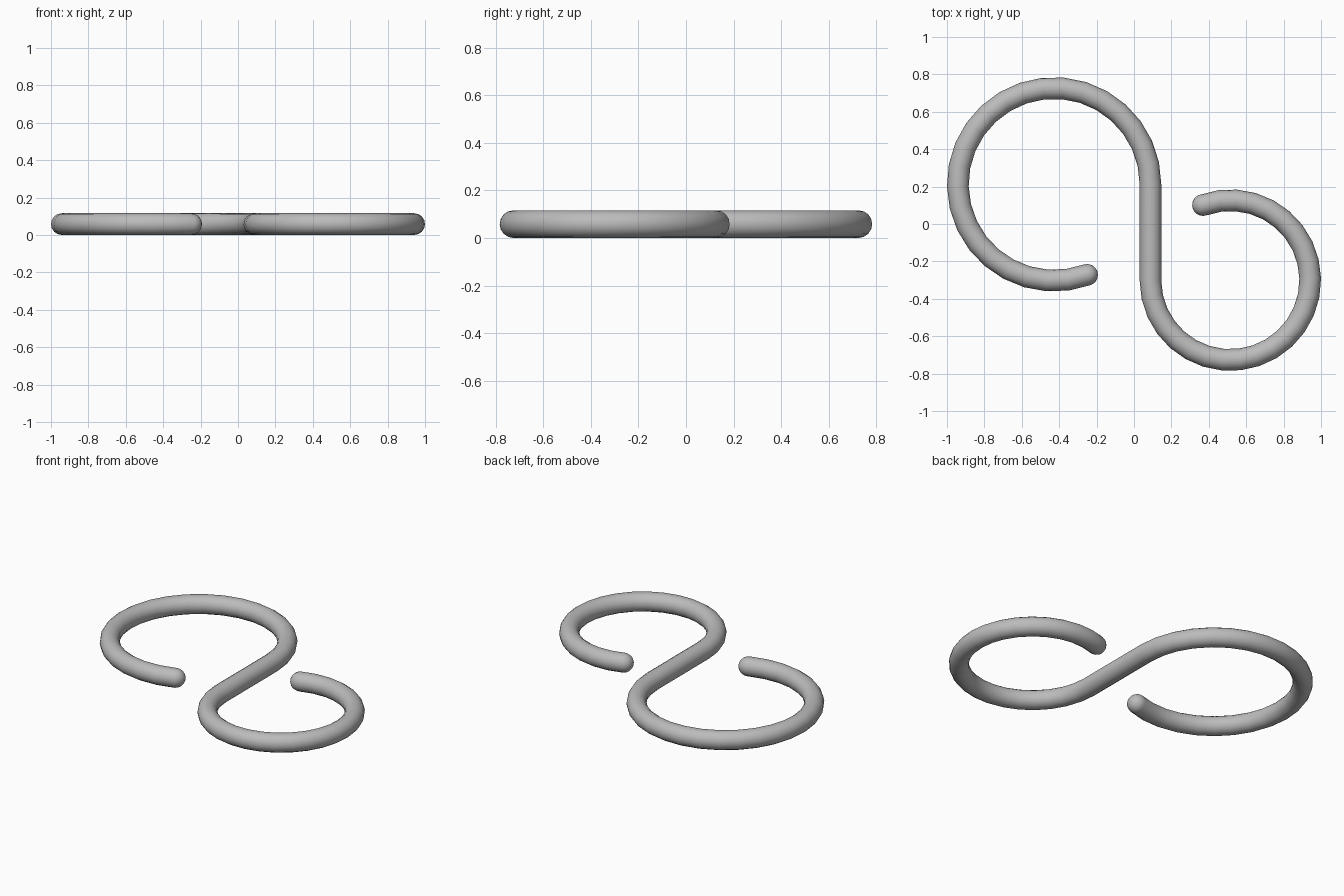
import bpy
import bmesh
from math import cos, sin, pi, radians
from mathutils import Vector

cube = bpy.data.objects.get("Cube")
if cube:
    bpy.data.objects.remove(cube, do_unlink=True)

TUBE = 0.058      # rod radius
SIDES = 16
STEPS = 24        # segments per hook
SWEEP = radians(290)
CAP_RINGS = 5

steel = bpy.data.materials.new("grey steel")
steel.use_nodes = True
colour = (0.5, 0.5, 0.5, 1)
steel.diffuse_color = colour
steel.node_tree.nodes["Principled BSDF"].inputs["Base Color"].default_value = colour


def hook_arc(cx, cy, radius, start):
    """Centre-line points and unit directions, swept counter-clockwise."""
    arc = []
    for i in range(STEPS + 1):
        a = start + SWEEP * i / STEPS
        arc.append((Vector((cx + radius * cos(a), cy + radius * sin(a), TUBE)),
                    Vector((-sin(a), cos(a), 0))))
    return arc


# Centre line: large hook reversed, straight shank, small hook
large = hook_arc(-0.427, 0.212, 0.515, 0)
small = hook_arc(0.515, -0.3, 0.427, pi)
path = [(p, -d) for p, d in reversed(large)] + small

# Rings along the rod, with shrinking rings for the rounded ends
rings = []
first, last = path[0], path[-1]
angles = [pi / 2 * i / CAP_RINGS for i in range(1, CAP_RINGS)]
for a in reversed(angles):
    rings.append((first[0] - first[1] * TUBE * sin(a), first[1], TUBE * cos(a)))
rings += [(p, d, TUBE) for p, d in path]
for a in angles:
    rings.append((last[0] + last[1] * TUBE * sin(a), last[1], TUBE * cos(a)))

bm = bmesh.new()
up = Vector((0, 0, 1))
loops = []
for centre, direction, r in rings:
    side = direction.cross(up)
    loops.append([bm.verts.new(centre + r * (side * cos(t) + up * sin(t)))
                  for t in (2 * pi * k / SIDES for k in range(SIDES))])
for a, b in zip(loops, loops[1:]):
    for k in range(SIDES):
        n = (k + 1) % SIDES
        bm.faces.new((a[k], a[n], b[n], b[k]))

# Close both tips to a pole
for loop, (p, d), sign in ((loops[0], first, -1), (loops[-1], last, 1)):
    pole = bm.verts.new(p + d * TUBE * sign)
    for k in range(SIDES):
        bm.faces.new((loop[k], loop[(k + 1) % SIDES], pole))
bmesh.ops.recalc_face_normals(bm, faces=bm.faces)

mesh = bpy.data.meshes.new("s_hook")
bm.to_mesh(mesh)
bm.free()
mesh.materials.append(steel)
hook = bpy.data.objects.new("s_hook", mesh)
bpy.context.collection.objects.link(hook)
bpy.context.view_layer.objects.active = hook
hook.select_set(True)
bpy.ops.object.shade_smooth_by_angle(angle=radians(40))
